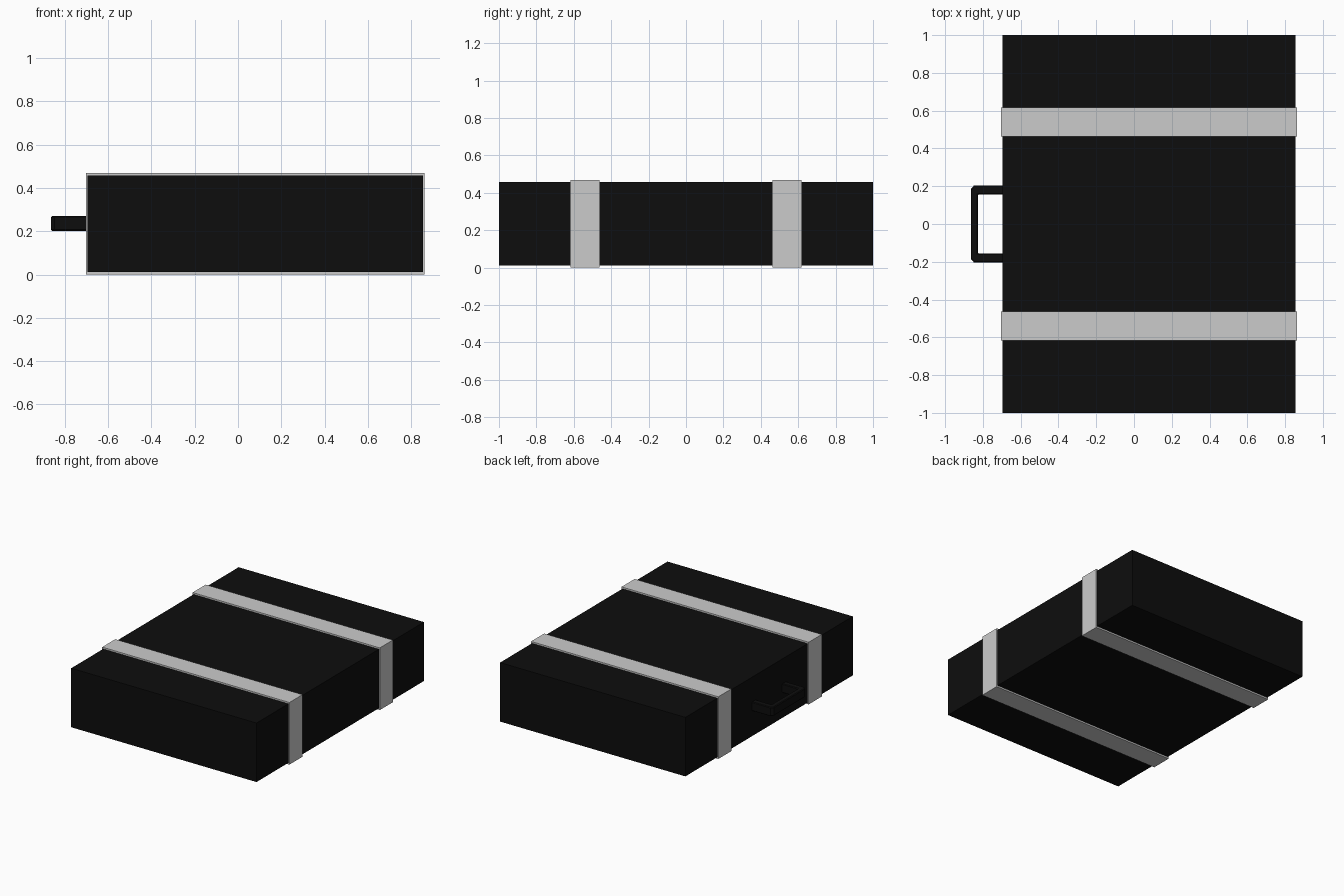
import bpy
import bmesh

if "Cube" in bpy.data.objects:
    bpy.data.objects.remove(bpy.data.objects["Cube"])

black = bpy.data.materials.new("black")
black.diffuse_color = (0.004, 0.004, 0.004, 1)
black.use_nodes = True
black.node_tree.nodes["Principled BSDF"].inputs["Base Color"].default_value = black.diffuse_color


def add_prism(name, outline, z0, z1, material=None):
    """Extrude an XY outline from z0 to z1."""
    bm = bmesh.new()
    base = bm.faces.new([bm.verts.new((x, y, z0)) for x, y in outline])
    top = bmesh.ops.extrude_face_region(bm, geom=[base])["geom"]
    verts = [v for v in top if isinstance(v, bmesh.types.BMVert)]
    bmesh.ops.translate(bm, verts=verts, vec=(0, 0, z1 - z0))
    bmesh.ops.recalc_face_normals(bm, faces=bm.faces)
    mesh = bpy.data.meshes.new(name)
    bm.to_mesh(mesh)
    bm.free()
    obj = bpy.data.objects.new(name, mesh)
    bpy.context.collection.objects.link(obj)
    if material:
        mesh.materials.append(material)
    return obj


def rect(x0, x1, y0, y1):
    return [(x0, y0), (x1, y0), (x1, y1), (x0, y1)]


# Case body
add_prism("case_body", rect(-0.695, 0.855, -1, 1), 0.012, 0.458, black)

# Two straps wrapping the case
for name, y in (("front_strap", -0.54), ("back_strap", 0.54)):
    add_prism(name, rect(-0.703, 0.863, y - 0.078, y + 0.078), 0, 0.47)

# Carrying handle: a U with clipped outer corners
half = [(-0.69, 0.203), (-0.848, 0.203), (-0.864, 0.185)]
inner = [(-0.825, 0.157), (-0.69, 0.157)]
outline = (half + [(x, -y) for x, y in reversed(half)]
           + [(x, -y) for x, y in reversed(inner)] + inner)
handle = add_prism("handle", outline, 0.202, 0.27, black)
bevel = handle.modifiers.new("edge_bevel", 'BEVEL')
bevel.width = 0.005
bevel.segments = 1
bevel.limit_method = 'ANGLE'
bevel.angle_limit = 1.2
